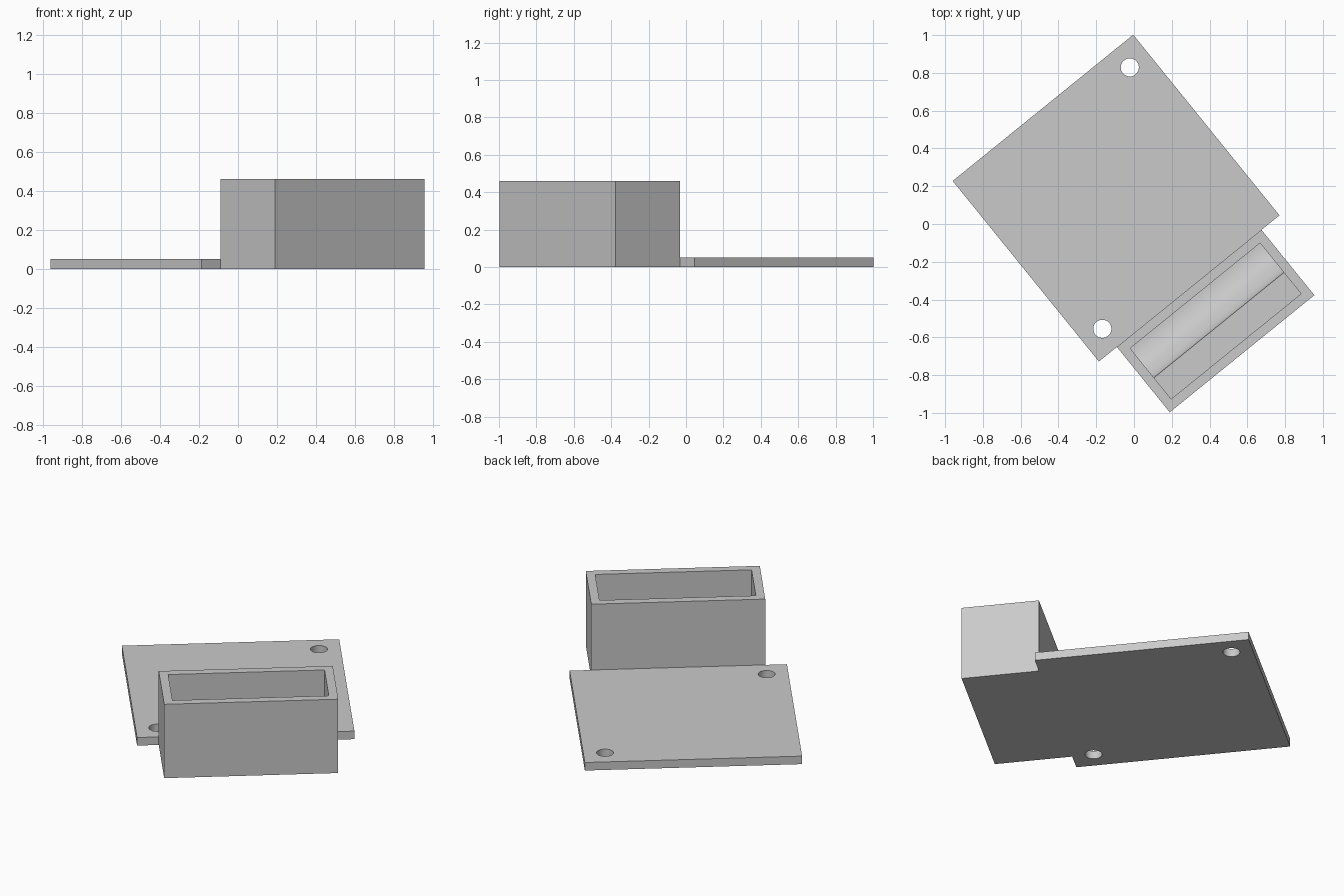
import bpy, bmesh
from math import radians, sin, cos, pi
from mathutils import Matrix, Vector

if "Cube" in bpy.data.objects:
    bpy.data.objects.remove(bpy.data.objects["Cube"], do_unlink=True)

PLATE = 1.23            # square plate side
THICK = 0.05            # plate, floor and wall thickness
HEIGHT = 0.46           # tray height
LENGTH = 0.985          # tray length
BACK, FRONT = -PLATE / 2, -1.06
HOLE = 0.492            # hole offset from the plate centre
PLACE = Matrix.Translation((-0.095, 0.137, 0)) @ Matrix.Rotation(radians(39), 4, "Z")

grey = bpy.data.materials.new("light_grey")
grey.use_nodes = True
colour = (0.59, 0.59, 0.59, 1)
grey.diffuse_color = colour
grey.node_tree.nodes["Principled BSDF"].inputs["Base Color"].default_value = colour


def prism(name, points, depth):
    """Extrude a closed outline of 3D points along the depth vector."""
    bm = bmesh.new()
    face = bm.faces.new([bm.verts.new(p) for p in points])
    grown = bmesh.ops.extrude_face_region(bm, geom=[face])["geom"]
    verts = [g for g in grown if isinstance(g, bmesh.types.BMVert)]
    bmesh.ops.translate(bm, verts=verts, vec=Vector(depth))
    bmesh.ops.recalc_face_normals(bm, faces=bm.faces)
    mesh = bpy.data.meshes.new(name)
    bm.to_mesh(mesh)
    bm.free()
    mesh.materials.append(grey)
    obj = bpy.data.objects.new(name, mesh)
    obj.matrix_world = PLACE
    bpy.context.collection.objects.link(obj)
    return obj


def cut(obj, cutter):
    """Subtract the cutter and discard it."""
    bpy.context.view_layer.update()
    mod = obj.modifiers.new("cut", "BOOLEAN")
    mod.operation, mod.solver, mod.object = "DIFFERENCE", "EXACT", cutter
    bpy.context.view_layer.objects.active = obj
    bpy.ops.object.modifier_apply(modifier=mod.name)
    bpy.data.objects.remove(cutter, do_unlink=True)


# Mounting plate with two diagonal screw holes
h = PLATE / 2
plate = prism("mounting_plate", [(-h, -h, 0), (h, -h, 0), (h, h, 0), (-h, h, 0)], (0, 0, THICK))
for side in (-1, 1):
    ring = [(side * HOLE + 0.048 * cos(2 * pi * i / 40),
             side * HOLE + 0.048 * sin(2 * pi * i / 40), -0.1) for i in range(40)]
    cut(plate, prism("hole_cutter", ring, (0, 0, 0.3)))

# Open tray
x = LENGTH / 2
tray = prism("tray", [(-x, FRONT, 0), (-x, BACK, 0), (-x, BACK, HEIGHT), (-x, FRONT, HEIGHT)],
             (LENGTH, 0, 0))

# Cavity with a quarter-round scoop behind a flat ledge
inner_back, inner_front, radius = BACK - THICK, FRONT + THICK, 0.2
x -= THICK
scoop = [(-x, inner_back - radius * sin(a), THICK + radius * (1 - cos(a)))
         for a in (pi / 2 * i / 20 for i in range(21))]
cavity = scoop + [(-x, inner_front, THICK + radius), (-x, inner_front, 0.6), (-x, inner_back, 0.6)]
cut(tray, prism("cavity_cutter", cavity, (2 * x, 0, 0)))

# Smooth the curved surfaces, keep the corners sharp
for obj in (plate, tray):
    bpy.ops.object.select_all(action="DESELECT")
    obj.select_set(True)
    bpy.context.view_layer.objects.active = obj
    bpy.ops.object.shade_smooth_by_angle(angle=radians(30))
